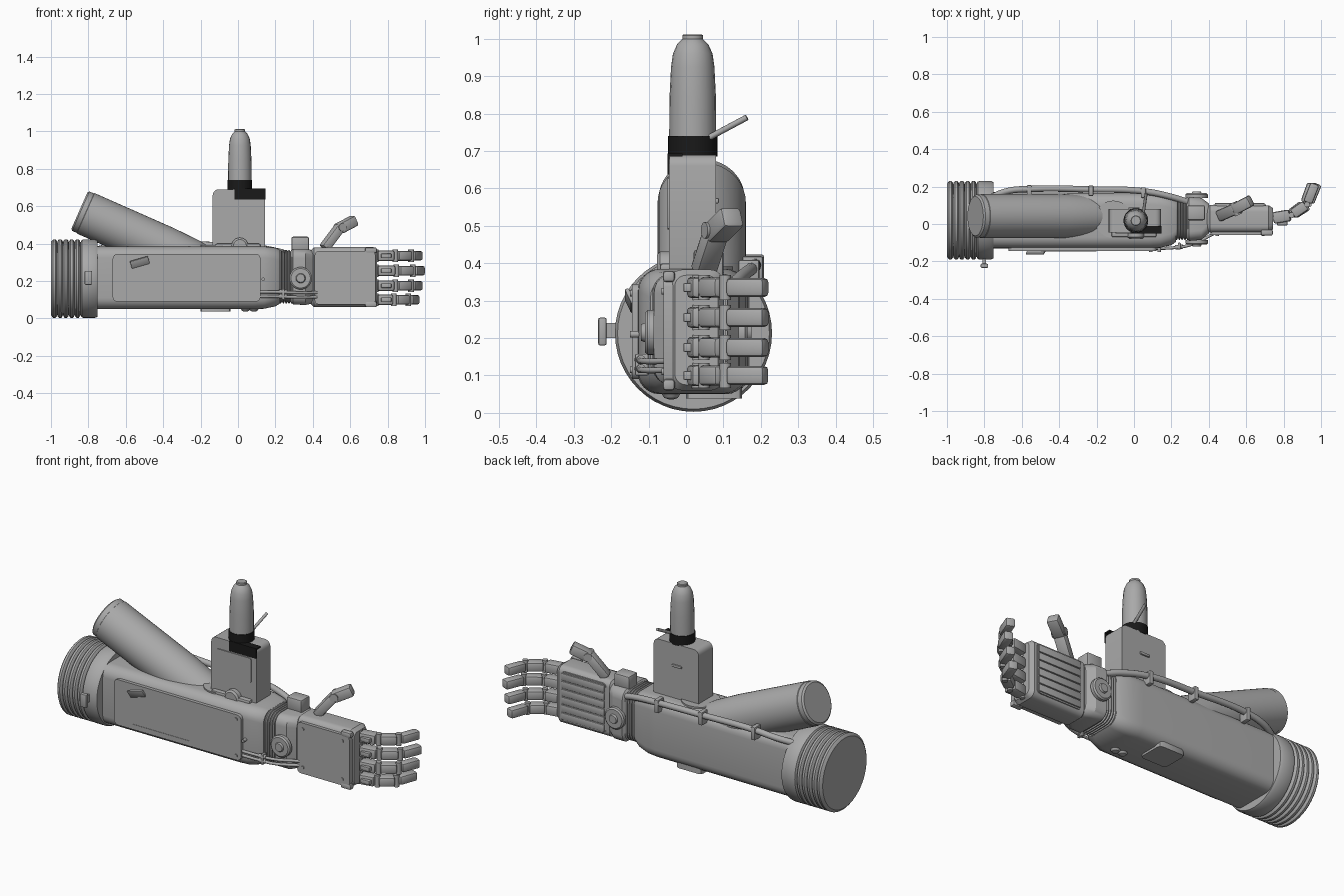
import bpy, bmesh, math
from mathutils import Vector, Matrix


def material(name, v):
    m = bpy.data.materials.new(name)
    m.diffuse_color = (v, v, v, 1)
    return m


GREY = material("mid grey", 0.40)
BLACK = material("black", 0.01)


def finish(name, bm, mat=GREY, matrix=None):
    if matrix:
        bmesh.ops.transform(bm, matrix=matrix, verts=bm.verts)
    bmesh.ops.recalc_face_normals(bm, faces=bm.faces)
    me = bpy.data.meshes.new(name)
    bm.to_mesh(me)
    bm.free()
    me.materials.append(mat)
    me.shade_smooth()
    me.set_sharp_from_angle(angle=math.radians(32))
    ob = bpy.data.objects.new(name, me)
    bpy.context.collection.objects.link(ob)
    return ob


def box(name, lo, hi, r=0.0, axis=None, seg=2, mat=GREY, matrix=None):
    """Box with bevelled edges; axis limits the bevel to edges along it."""
    lo, hi = Vector(lo), Vector(hi)
    bm = bmesh.new()
    bmesh.ops.create_cube(bm, size=1)
    for v in bm.verts:
        v.co = (lo + hi) / 2 + v.co * (hi - lo)
    if r:
        es = [e for e in bm.edges if axis is None
              or abs((e.verts[0].co - e.verts[1].co).normalized()[axis]) > 0.9]
        bmesh.ops.bevel(bm, geom=es, offset=r, segments=seg, profile=0.5, affect='EDGES')
    return finish(name, bm, mat, matrix)


def rings(name, loops, mat=GREY, matrix=None):
    """Skin a row of closed loops and cap both ends."""
    bm = bmesh.new()
    rows = [[bm.verts.new(p) for p in lp] for lp in loops]
    n = len(rows[0])
    for a, b in zip(rows, rows[1:]):
        for i in range(n):
            bm.faces.new((a[i], a[(i + 1) % n], b[(i + 1) % n], b[i]))
    bm.faces.new(rows[0])
    bm.faces.new(rows[-1])
    return finish(name, bm, mat, matrix)


def aim(p, q):
    p, q = Vector(p), Vector(q)
    return Matrix.Translation(p) @ (q - p).to_track_quat('Z', 'Y').to_matrix().to_4x4()


def lathe(name, profile, p, q, n=32, mat=GREY):
    """Profile of (radius, distance from p) turned about the line p to q."""
    loops = [[(r * math.cos(2 * math.pi * i / n), r * math.sin(2 * math.pi * i / n), t)
              for i in range(n)] for r, t in profile]
    return rings(name, loops, mat, aim(p, q))


def rod(name, p, q, r, n=16, mat=GREY):
    return lathe(name, [(r, 0), (r, (Vector(q) - Vector(p)).length)], p, q, n, mat)


def loft(name, sections):
    """Rounded rectangles (x, y0, y1, z0, z1, radius) joined along x."""
    loops = []
    for x, y0, y1, z0, z1, r in sections:
        lp = []
        for k, (cy, cz) in enumerate(((y1 - r, z1 - r), (y0 + r, z1 - r),
                                      (y0 + r, z0 + r), (y1 - r, z0 + r))):
            for j in range(7):
                a = math.pi / 2 * (k + j / 6)
                lp.append((x, cy + r * math.cos(a), cz + r * math.sin(a)))
        loops.append(lp)
    return rings(name, loops)


def pipe(name, pts, r):
    """Smooth round tube through the points."""
    cu = bpy.data.curves.new(name, 'CURVE')
    cu.dimensions = '3D'
    cu.bevel_depth, cu.bevel_resolution, cu.use_fill_caps = r, 3, True
    sp = cu.splines.new('BEZIER')
    sp.bezier_points.add(len(pts) - 1)
    for b, p in zip(sp.bezier_points, pts):
        b.co = p
        b.handle_left_type = b.handle_right_type = 'AUTO'
    cu.materials.append(GREY)
    bpy.context.collection.objects.link(bpy.data.objects.new(name, cu))


def link(name, p, q, w, d):
    """Bevelled finger bone from p to q: w along the hand height, d deep."""
    p, q = Vector(p), Vector(q)
    m = Matrix.Translation(p) @ (q - p).to_track_quat('X', 'Z').to_matrix().to_4x4()
    box(name, (0, -d / 2, -w / 2), ((q - p).length, d / 2, w / 2), 0.011, matrix=m)


# Bellows cuff and collar at the elbow end
prof = [(0.195, 0)]
for i in range(5):
    t = 0.005 + i * 0.031
    prof += [(0.202, t), (0.21, t + 0.007), (0.21, t + 0.019), (0.202, t + 0.026), (0.193, t + 0.0285)]
prof += [(0.207, 0.165), (0.21, 0.175), (0.21, 0.235), (0.203, 0.25), (0.17, 0.25)]
lathe("elbow_bellows", prof, (-1, 0.02, 0.213), (0, 0.02, 0.213), 48)
box("collar_clip_stem", (-0.81, -0.22, 0.20), (-0.79, -0.18, 0.24))
box("collar_clip", (-0.82, -0.235, 0.18), (-0.78, -0.212, 0.255), 0.006)

# Forearm shell
loft("forearm", [(-0.77, -0.13, 0.17, 0.05, 0.385, 0.06), (0.08, -0.13, 0.165, 0.05, 0.385, 0.06),
                 (0.14, -0.127, 0.16, 0.052, 0.385, 0.06), (0.20, -0.113, 0.147, 0.065, 0.378, 0.06),
                 (0.225, -0.095, 0.135, 0.08, 0.368, 0.06)])
# Ribbed wrist and its collar
sec = []
for i in range(5):
    x = 0.22 + i * 0.015
    sec += [(x, -0.075, 0.125, 0.09, 0.358, 0.055), (x + 0.005, -0.085, 0.133, 0.08, 0.367, 0.06),
            (x + 0.01, -0.085, 0.133, 0.08, 0.367, 0.06)]
loft("wrist_ribs", sec)
loft("wrist_collar", [(0.285, -0.08, 0.135, 0.085, 0.365, 0.05), (0.295, -0.09, 0.145, 0.075, 0.372, 0.05),
                      (0.36, -0.085, 0.14, 0.072, 0.372, 0.05), (0.40, -0.05, 0.11, 0.08, 0.365, 0.05)])
for s, y in ((-1, -0.085), (1, 0.14)):
    lathe("wrist_pivot", [(0.06, 0), (0.06, 0.018), (0.052, 0.025), (0.026, 0.025), (0.022, 0.035)],
          (0.335, y, 0.215), (0.335, y + s, 0.215))
box("wrist_tab", (0.285, 0.02, 0.36), (0.38, 0.1, 0.437), 0.01)

# Front access panel with latch flap and knobs
box("front_panel", (-0.67, -0.145, 0.09), (0.12, -0.12, 0.345), 0.025, 1, 4)
box("panel_slot", (-0.55, -0.147, 0.095), (-0.2, -0.144, 0.12))
flap = (Matrix.Translation((-0.525, -0.15, 0.3)) @ Matrix.Rotation(math.radians(-16), 4, 'Y')
        @ Matrix.Rotation(math.radians(25), 4, 'X'))
box("latch_flap", (-0.05, -0.006, -0.022), (0.05, 0.006, 0.022), 0.004, matrix=flap)
for x, z in ((0.135, 0.21), (0.09, 0.32), (0.09, 0.115)):
    rod("panel_knob", (x, -0.12, z), (x, -0.15, z), 0.009, 12)

# Underside fin and feet
box("underside_fin", (-0.2, 0.0, 0.038), (-0.04, 0.15, 0.07), 0.02, 2)
for x in (0.04, 0.085):
    lathe("underside_bump", [(0.028, 0), (0.028, 0.015), (0.018, 0.03), (0.006, 0.034)],
          (x, -0.04, 0.07), (x, -0.04, 0), 16)

# Front cables with couplings
for z in (0.118, 0.142):
    pipe("front_cable", [(0.12, -0.13, z), (0.2, -0.128, z), (0.3, -0.112, z - 0.004),
                         (0.43, -0.05, z - 0.004)], 0.008)
    rod("cable_coupling", (0.22, -0.125, z), (0.26, -0.12, z), 0.012)
box("cable_clamp", (0.235, -0.136, 0.1), (0.25, -0.10, 0.158), 0.004)

# Rear pipe with clamps
pipe("rear_pipe", [(-0.79, 0.13, 0.36), (-0.68, 0.175, 0.385), (-0.56, 0.187, 0.4), (-0.23, 0.185, 0.395),
                   (0.05, 0.175, 0.385), (0.2, 0.145, 0.362), (0.31, 0.11, 0.33)], 0.017)
for x, y, z in ((-0.56, 0.187, 0.4), (-0.23, 0.185, 0.395), (0.05, 0.175, 0.385)):
    box("pipe_clamp", (x - 0.013, y - 0.035, z - 0.05), (x + 0.013, y + 0.021, z + 0.024), 0.006)

# Slanted canister
d = Vector((0.915, 0, -0.404))
c = Vector((-0.848, 0.042, 0.577))
lathe("slanted_canister", [(0.105, 0), (0.115, 0.008), (0.115, 0.035), (0.118, 0.037), (0.118, 0.5),
                           (0.112, 0.65), (0.10, 0.74), (0.06, 0.76)], c, c + d, 40)
rod("mount_pad", (-0.11, 0.025, 0.37), (-0.11, 0.025, 0.392), 0.1, 32)

# Upright housing
box("housing", (-0.135, -0.045, 0.36), (0.145, 0.08, 0.69), 0.03, 1, 4)
box("housing_panel", (-0.1, -0.05, 0.49), (0.115, -0.04, 0.63), 0.01, 1)
box("housing_slot", (-0.03, 0.075, 0.56), (0.03, 0.088, 0.575), 0.004)
box("housing_side_rail", (-0.12, -0.07, 0.375), (0.12, -0.03, 0.4), 0.008)
lathe("housing_knob", [(0.045, 0), (0.045, 0.03), (0.035, 0.038)], (0.01, -0.04, 0.387), (0.01, -1, 0.387), 24)

# Black collar and housing edge trim
box("black_trim", (-0.02, -0.05, 0.637), (0.148, -0.044, 0.692), mat=BLACK)
box("black_trim_top", (-0.02, -0.05, 0.686), (0.148, -0.01, 0.694), mat=BLACK)
rod("black_collar", (0.01, 0.018, 0.685), (0.01, 0.018, 0.74), 0.066, 32, BLACK)

# Upright bottle and lever
lathe("bottle", [(0.063, 0), (0.062, 0.11), (0.058, 0.19), (0.053, 0.225), (0.042, 0.25), (0.03, 0.262),
                 (0.028, 0.264), (0.028, 0.274), (0.024, 0.277)], (0.01, 0.018, 0.735), (0.01, 0.018, 2), 20)
rod("lever", (0.05, 0.06, 0.735), (0.065, 0.163, 0.79), 0.008, 12)

# Palm, front cover and screws
loft("palm", [(0.39, -0.035, 0.09, 0.075, 0.365, 0.035), (0.405, -0.045, 0.102, 0.062, 0.38, 0.035),
              (0.72, -0.045, 0.1, 0.06, 0.383, 0.035), (0.742, -0.03, 0.085, 0.075, 0.368, 0.03)])
box("palm_cover", (0.41, -0.06, 0.075), (0.735, -0.035, 0.36), 0.022, 1, 3)
for z0, z1 in ((0.06, 0.09), (0.35, 0.38)):
    box("cover_corner", (0.68, -0.062, z0), (0.742, -0.03, z1), 0.008)
for x in (0.445, 0.69):
    for z in (0.11, 0.325):
        rod("cover_screw", (x, -0.05, z), (x, -0.065, z), 0.009, 12)

# Grooved grip on the inner palm
box("grip_base", (0.425, 0.09, 0.085), (0.705, 0.105, 0.362), 0.02, 1, 3)
for i in range(6):
    z = 0.093 + i * 0.0443
    box("grip_slat", (0.432, 0.1, z), (0.698, 0.112, z + 0.04), 0.004)

# Four curled fingers
for z, s in ((0.335, 0.95), (0.255, 1.0), (0.175, 0.95), (0.1, 0.88)):
    P = [Vector((0.735 + a * s, b, z)) for a, b in ((0, 0.03), (0.112, 0.048), (0.2, 0.105), (0.245, 0.215))]
    for i in range(3):
        e = (P[i + 1] - P[i]) * 0.08
        link("finger_bone", P[i] + e, P[i + 1] - (e if i < 2 else e * 0), 0.056 - 0.003 * i, 0.062 - 0.006 * i)
    for p in P[:3]:
        rod("finger_joint", p - Vector((0, 0, 0.033)), p + Vector((0, 0, 0.033)), 0.015, 12)
    box("knuckle_pad", (0.765, -0.007, z - 0.012), (0.82, 0.02, z + 0.012), 0.004)

# Thumb
T = [Vector(p) for p in ((0.46, 0.045, 0.375), (0.545, 0.082, 0.488), (0.625, 0.125, 0.525))]
link("thumb_base", T[0], T[1], 0.05, 0.062)
link("thumb_tip", T[1] - (T[1] - T[0]) * 0.08, T[2], 0.058, 0.062)
rod("thumb_joint", T[1] + Vector((0.015, -0.033, 0)), T[1] + Vector((-0.015, 0.033, 0)), 0.022, 16)
